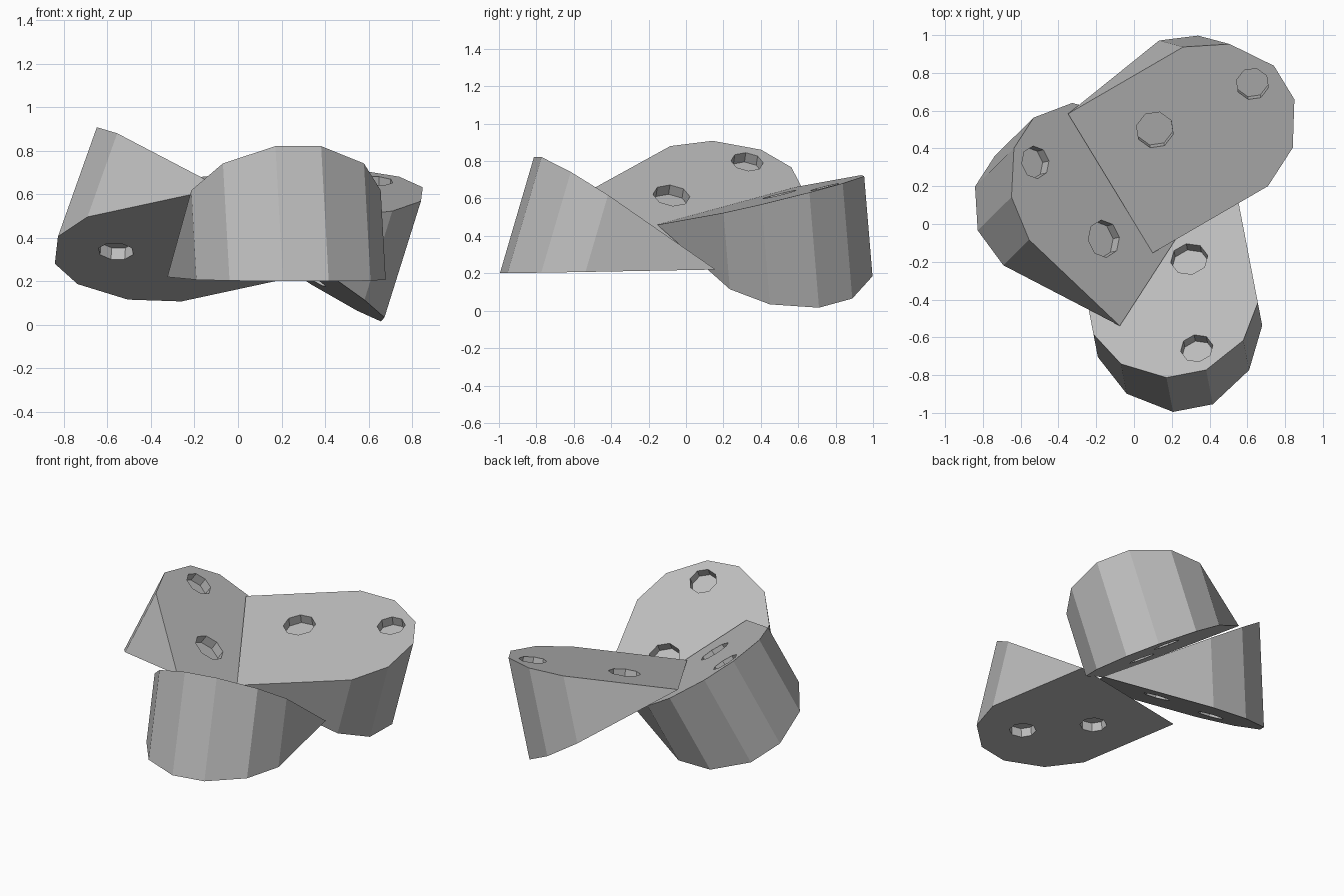
import bpy, bmesh, math
from mathutils import Matrix, Vector

if "Cube" in bpy.data.objects:
    bpy.data.objects.remove(bpy.data.objects["Cube"])

WEDGE = math.radians(-35.3)   # opening between the two plates
DEPTH = 0.06                  # depth of the round sockets

grey = bpy.data.materials.new("plain_grey")
grey.use_nodes = True
colour = (0.5, 0.5, 0.5, 1)
grey.diffuse_color = colour
grey.node_tree.nodes["Principled BSDF"].inputs["Base Color"].default_value = colour


def add_object(name, bm):
    mesh = bpy.data.meshes.new(name)
    bmesh.ops.recalc_face_normals(bm, faces=bm.faces)
    bm.to_mesh(mesh)
    bm.free()
    mesh.materials.append(grey)
    obj = bpy.data.objects.new(name, mesh)
    bpy.context.collection.objects.link(obj)
    return obj


# Rounded plate outline: hinge along x, plate reaching out along y
half = [(0.443, 0.708), (0.33, 0.927), (0.107, 1.068)]
rim = half + [(-x, y) for x, y in reversed(half)]
swing = Matrix.Rotation(WEDGE, 4, "X")

# Solid wedge between the upper plate and the swung lower plate
bm = bmesh.new()
hinge = [bm.verts.new((x, 0, 0)) for x in (0.443, -0.443)]
upper = [bm.verts.new((x, y, 0)) for x, y in rim]
lower = [bm.verts.new(swing @ Vector((x, y, 0))) for x, y in rim]
for plate in (upper, lower):
    bm.faces.new([hinge[0]] + plate + [hinge[1]])
for i in range(len(rim) - 1):
    bm.faces.new((upper[i], upper[i + 1], lower[i + 1], lower[i]))
bm.faces.new((hinge[0], upper[0], lower[0]))
bm.faces.new((hinge[1], upper[-1], lower[-1]))
wedge = add_object("wedge_blank", bm)

# Octagonal sockets: two in the upper plate, two in the lower
sockets = [(Matrix.Identity(4), -0.08, 0.92, 0.087),
           (Matrix.Identity(4), -0.13, 0.35, 0.1),
           (swing, -0.1, 0.75, 0.083),
           (swing, 0.13, 0.38, 0.083)]
bm = bmesh.new()
for plane, x, y, radius in sockets:
    bmesh.ops.create_cone(bm, cap_ends=True, segments=8, radius1=radius,
                          radius2=radius, depth=DEPTH * 2,
                          matrix=plane @ Matrix.Translation((x, y, 0)))
cutter = add_object("socket_cutter", bm)
cutter.hide_render = True

cut = wedge.modifiers.new("sockets", "BOOLEAN")
cut.operation = "DIFFERENCE"
cut.solver = "EXACT"
cut.object = cutter
bpy.context.view_layer.update()
graph = bpy.context.evaluated_depsgraph_get()
lobe_mesh = bpy.data.meshes.new_from_object(wedge.evaluated_get(graph))
lobe_mesh.name = "lobe"
for helper in (wedge, cutter):
    bpy.data.objects.remove(helper)

# Three identical lobes: hinge centre, hinge direction, outward direction
lobes = {
    "front_lobe": ((0.11, 0.074, 0.22), (-0.982, -0.189, 0), (0.154, -0.812, 0.563)),
    "side_lobe": ((0.141, -0.205, 0.435), (0.488, 0.756, -0.439), (-0.692, 0.621, 0.367)),
    "rear_lobe": ((-0.125, 0.215, 0.56), (0.506, -0.831, -0.228), (0.866, 0.499, 0.09)),
}
for name, (centre, along, out) in lobes.items():
    x = Vector(along).normalized()
    z = x.cross(Vector(out)).normalized()
    frame = Matrix((x, z.cross(x), z)).transposed().to_4x4()
    lobe = bpy.data.objects.new(name, lobe_mesh)
    lobe.matrix_world = Matrix.Translation(centre) @ frame
    bpy.context.collection.objects.link(lobe)
